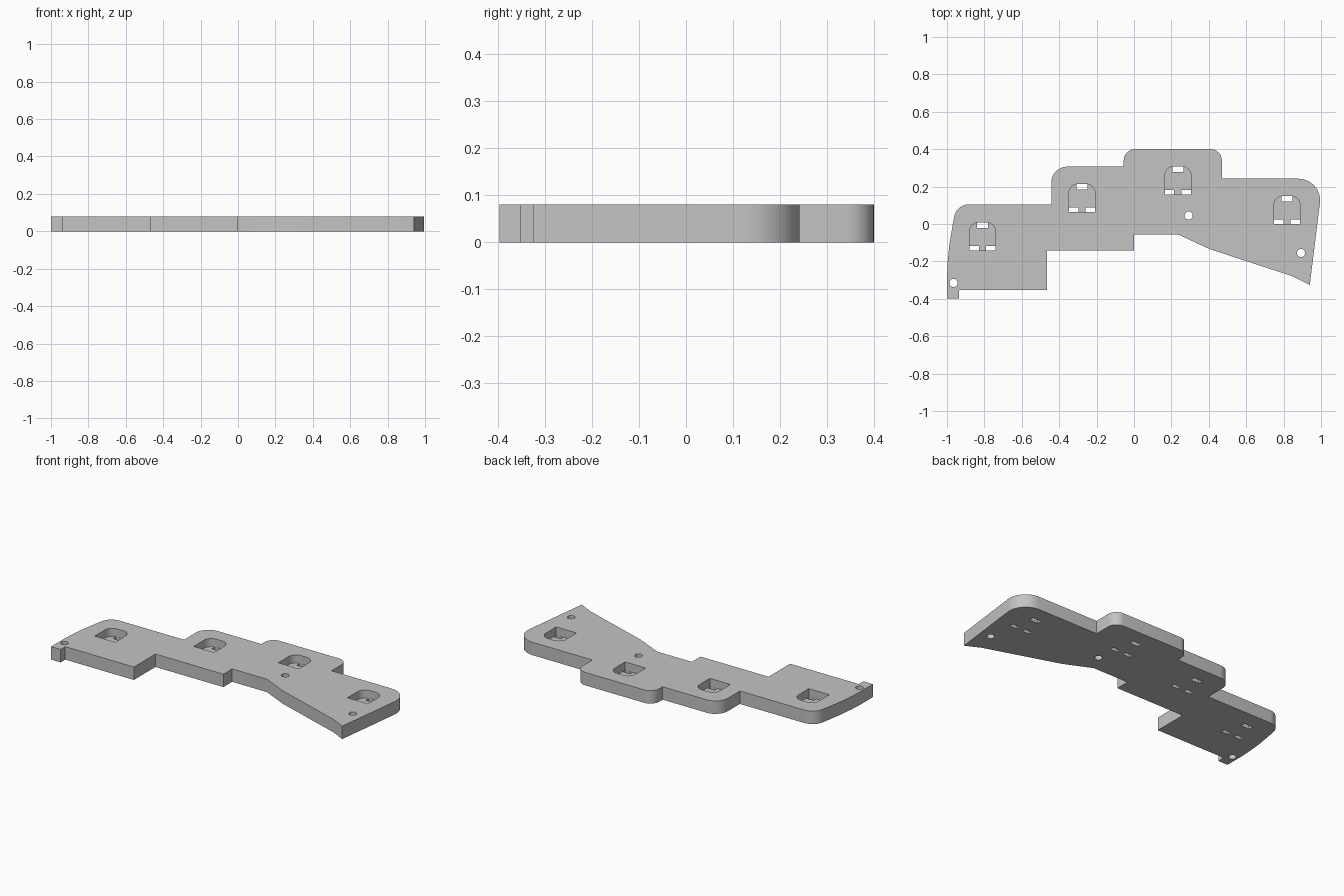
import bpy, bmesh, math
from mathutils import Vector

if "Cube" in bpy.data.objects:
    bpy.data.objects.remove(bpy.data.objects["Cube"], do_unlink=True)

HEIGHT = 0.08
FLOOR = 0.03      # plate thickness left under each pocket
EPS = 0.001

grey = bpy.data.materials.new("plain grey")
grey.use_nodes = True
grey.diffuse_color = (0.55, 0.55, 0.55, 1)
grey.node_tree.nodes["Principled BSDF"].inputs["Base Color"].default_value = grey.diffuse_color


def fillet(corners, steps=8):
    """Outline from (x, y, radius) corners, rounding those with a radius."""
    out = []
    for i, (x, y, r) in enumerate(corners):
        p = Vector((x, y))
        if r == 0:
            out.append(p)
            continue
        a = (Vector(corners[i - 1][:2]) - p).normalized()
        b = (Vector(corners[(i + 1) % len(corners)][:2]) - p).normalized()
        half = a.angle(b) / 2
        centre = p + (a + b).normalized() * (r / math.sin(half))
        start = p + a * (r / math.tan(half)) - centre
        end = p + b * (r / math.tan(half)) - centre
        sweep = start.angle(end)
        for k in range(steps + 1):
            t = k / steps
            out.append(centre + (start * math.sin((1 - t) * sweep)
                                 + end * math.sin(t * sweep)) / math.sin(sweep))
    return out


def prism(name, outline, z0, z1):
    bm = bmesh.new()
    face = bm.faces.new([bm.verts.new((p[0], p[1], z0)) for p in outline])
    top = bmesh.ops.extrude_face_region(bm, geom=[face])["geom"]
    bmesh.ops.translate(bm, vec=(0, 0, z1 - z0),
                        verts=[v for v in top if isinstance(v, bmesh.types.BMVert)])
    bmesh.ops.recalc_face_normals(bm, faces=bm.faces)
    mesh = bpy.data.meshes.new(name)
    bm.to_mesh(mesh)
    bm.free()
    mesh.materials.append(grey)
    obj = bpy.data.objects.new(name, mesh)
    bpy.context.collection.objects.link(obj)
    return obj


def cut(target, outline, z0, z1):
    cutter = prism("cutter", outline, z0, z1)
    cutter.hide_render = True
    mod = target.modifiers.new("cut", 'BOOLEAN')
    mod.operation = 'DIFFERENCE'
    mod.solver = 'EXACT'
    mod.object = cutter
    bpy.context.view_layer.objects.active = target
    bpy.ops.object.modifier_apply(modifier=mod.name)
    bpy.data.objects.remove(cutter, do_unlink=True)


def box(x0, x1, y0, y1):
    return [(x0, y0), (x1, y0), (x1, y1), (x0, y1)]


# Stepped plate with rounded rear corners
plate = prism("plate", fillet([
    (-1, -0.397, 0), (-0.935, -0.397, 0), (-0.935, -0.352, 0),
    (-0.465, -0.352, 0), (-0.465, -0.142, 0), (0, -0.142, 0), (0, -0.057, 0),
    (0.238, -0.057, 0), (0.404, -0.134, 0), (0.85, -0.28, 0), (0.94, -0.325, 0),
    (1.01, 0.242, 0.115), (0.47, 0.242, 0), (0.47, 0.4, 0.06),
    (-0.055, 0.4, 0.06), (-0.055, 0.307, 0), (-0.442, 0.307, 0.085),
    (-0.442, 0.105, 0), (-0.95, 0.105, 0.08),
    (-0.972, -0.02, 0), (-0.987, -0.11, 0), (-0.996, -0.2, 0), (-1, -0.28, 0),
]), 0, HEIGHT)

# Four socket pockets, each with one rear and two front slots through the floor
for cx, y0 in [(-0.81, -0.142), (-0.278, 0.064), (0.235, 0.158), (0.818, 0.0)]:
    y1 = y0 + 0.15
    cut(plate, fillet([(cx - 0.07, y0, 0), (cx + 0.07, y0, 0),
                       (cx + 0.07, y1, 0.05), (cx - 0.07, y1, 0.05)]), FLOOR, HEIGHT + 0.02)
    cut(plate, box(cx - 0.029, cx + 0.029, y1 - 0.03, y1 - EPS), -0.02, FLOOR + 0.02)
    for x0, x1 in [(-0.07 + EPS, -0.02), (0.02, 0.07 - EPS)]:
        cut(plate, box(cx + x0, cx + x1, y0 + EPS, y0 + 0.025), -0.02, FLOOR + 0.02)

# Round mounting holes
for hx, hy in [(-0.965, -0.315), (0.292, 0.045), (0.893, -0.155)]:
    ring = [2 * math.pi * k / 24 for k in range(24)]
    cut(plate, [(hx + 0.022 * math.cos(a), hy + 0.022 * math.sin(a)) for a in ring],
        -0.02, HEIGHT + 0.02)

bpy.ops.object.select_all(action='DESELECT')
plate.select_set(True)
bpy.context.view_layer.objects.active = plate
bpy.ops.object.shade_smooth_by_angle(angle=math.radians(30))
